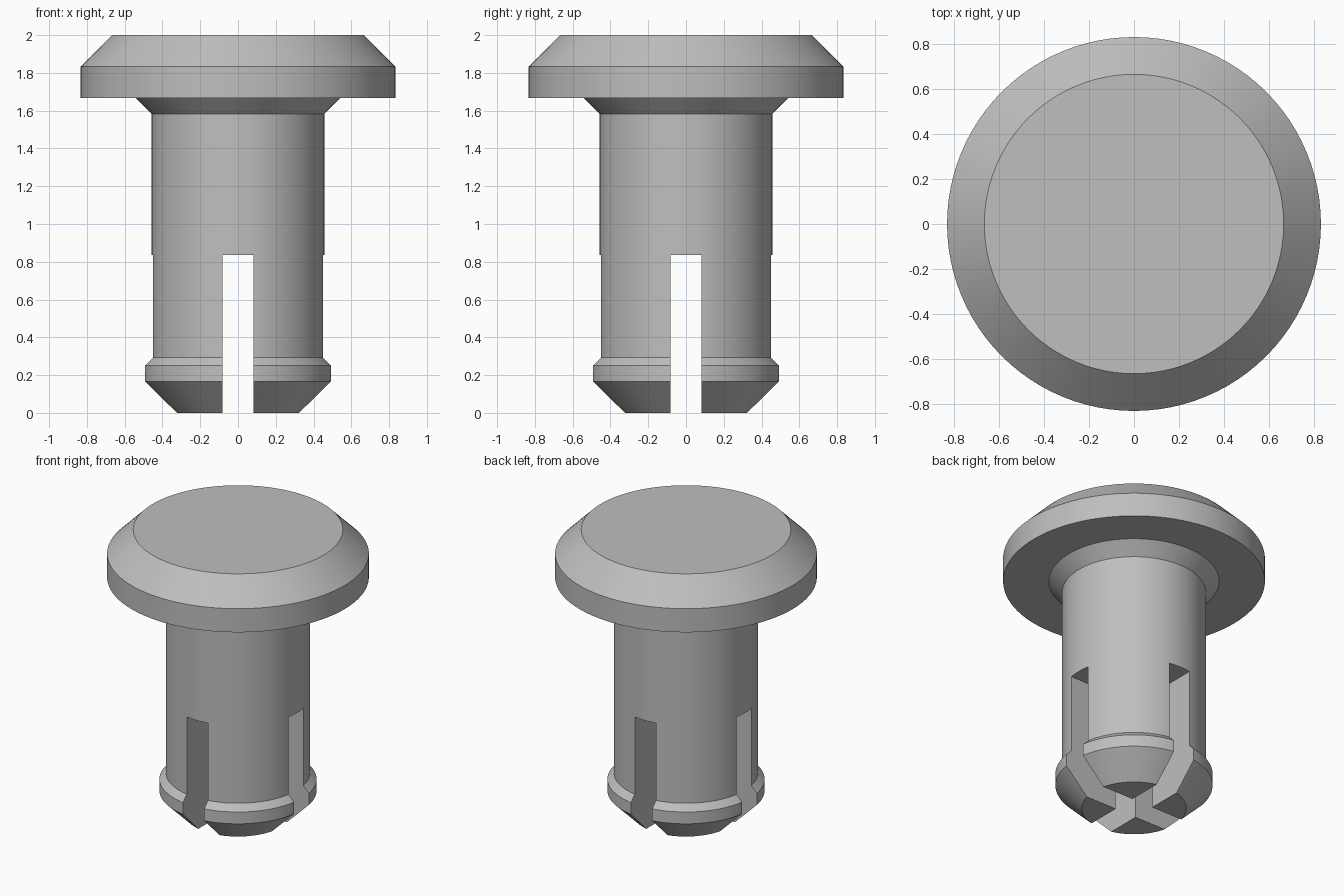
import bpy, bmesh
from math import tau

cube = bpy.data.objects.get("Cube")
if cube:
    bpy.data.objects.remove(cube, do_unlink=True)

GREY = (0.52, 0.52, 0.52, 1)
mat = bpy.data.materials.new("grey plastic")
mat.use_nodes = True
mat.diffuse_color = GREY
mat.node_tree.nodes["Principled BSDF"].inputs["Base Color"].default_value = GREY


def make_object(name, bm):
    mesh = bpy.data.meshes.new(name)
    bmesh.ops.recalc_face_normals(bm, faces=bm.faces)
    bm.to_mesh(mesh)
    bm.free()
    obj = bpy.data.objects.new(name, mesh)
    bpy.context.collection.objects.link(obj)
    return obj


def lathe(name, profile, steps=96):
    """Spin a (radius, height) profile about z and cap both ends."""
    bm = bmesh.new()
    verts = [bm.verts.new((r, 0, z)) for r, z in profile]
    edges = [bm.edges.new(pair) for pair in zip(verts, verts[1:])]
    bmesh.ops.spin(bm, geom=verts + edges, cent=(0, 0, 0), axis=(0, 0, 1),
                   angle=tau, steps=steps, use_duplicate=False)
    bmesh.ops.remove_doubles(bm, verts=bm.verts, dist=1e-4)
    rims = [e for e in bm.edges if e.is_boundary]
    bmesh.ops.holes_fill(bm, edges=rims, sides=0)
    return make_object(name, bm)


def slot_cutter(name, size, height):
    bm = bmesh.new()
    bmesh.ops.create_cube(bm, size=1)
    bmesh.ops.scale(bm, vec=size, verts=bm.verts)
    bmesh.ops.translate(bm, vec=(0, 0, height - size[2] / 2), verts=bm.verts)
    return make_object(name, bm)


# Tapered tip, snap ring, shank, flared neck and chamfered head
body = lathe("push_fastener", [
    (0.333, 0), (0.5, 0.167), (0.5, 0.25), (0.458, 0.292),
    (0.458, 1.583), (0.542, 1.667),
    (0.833, 1.667), (0.833, 1.833), (0.667, 2)])
body.data.materials.append(mat)

# Crossed slots split the lower shank into four prongs
SLOT, TOP = 0.165, 0.835
cutters = [slot_cutter("slot_front_back", (SLOT, 2, 1), TOP),
           slot_cutter("slot_left_right", (2, SLOT, 1), TOP)]
bpy.context.view_layer.objects.active = body
for cutter in cutters:
    cutter.hide_render = True
    cut = body.modifiers.new(cutter.name, 'BOOLEAN')
    cut.operation = 'DIFFERENCE'
    cut.solver = 'EXACT'
    cut.object = cutter
    bpy.ops.object.modifier_apply(modifier=cut.name)
    bpy.data.objects.remove(cutter, do_unlink=True)

# Smooth round walls, sharp chamfer edges
for obj in bpy.context.selected_objects:
    obj.select_set(False)
body.select_set(True)
bpy.ops.object.shade_smooth_by_angle(angle=0.5)
